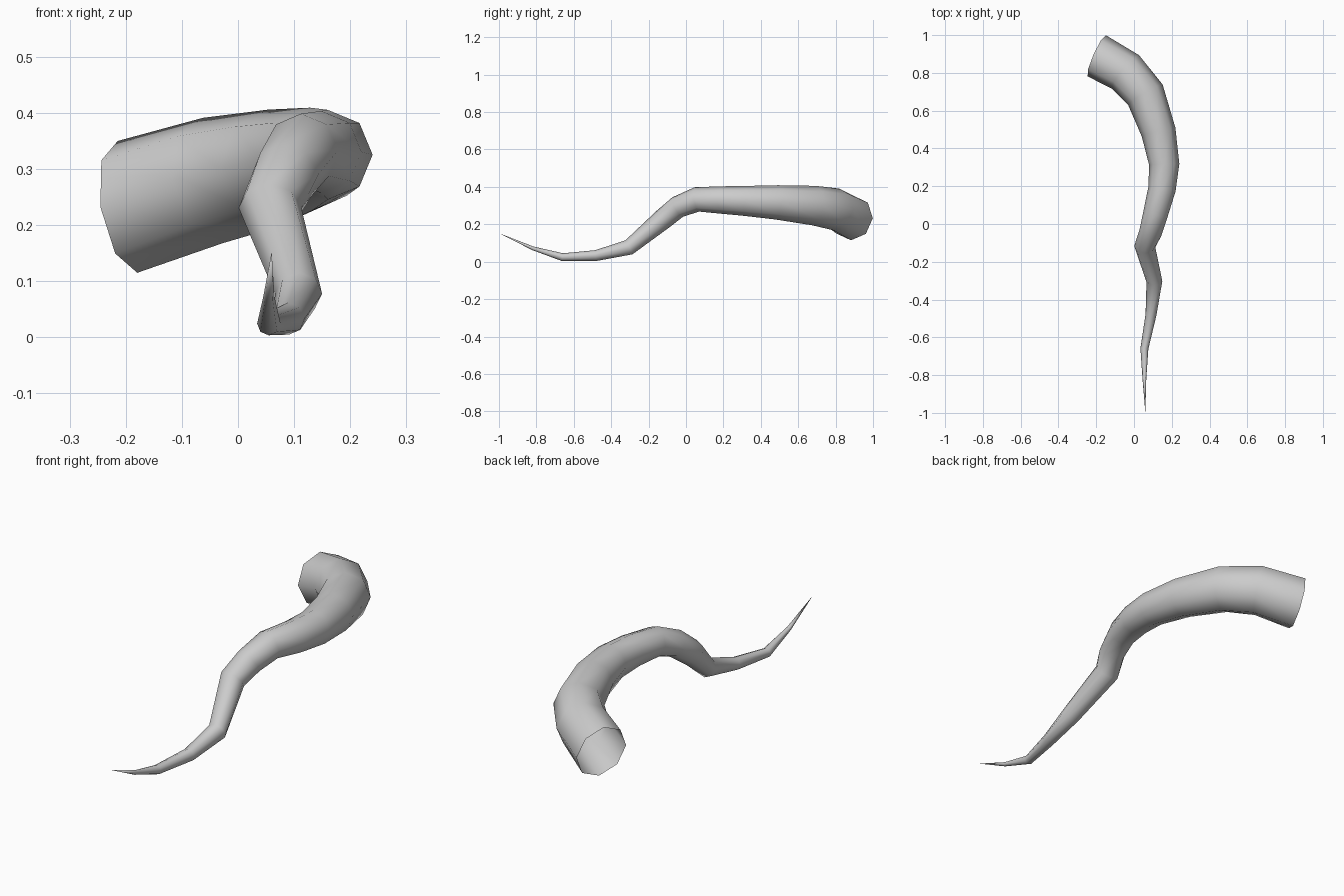
import bpy, bmesh, math
from mathutils import Vector

if "Cube" in bpy.data.objects:
    bpy.data.objects.remove(bpy.data.objects["Cube"])

SIDES = 8
# Spine of the tentacle: x, y, z, radius
spine = [
    (-0.197, 0.890, 0.232, 0.119),
    (-0.045, 0.805, 0.279, 0.114),
    (0.060, 0.685, 0.300, 0.106),
    (0.130, 0.487, 0.317, 0.092),
    (0.160, 0.315, 0.325, 0.080),
    (0.148, 0.185, 0.330, 0.073),
    (0.115, 0.058, 0.333, 0.066),
    (0.087, -0.045, 0.292, 0.060),
    (0.057, -0.120, 0.230, 0.056),
    (0.108, -0.305, 0.077, 0.042),
    (0.090, -0.480, 0.033, 0.029),
    (0.055, -0.660, 0.024, 0.021),
    (0.055, -0.820, 0.072, 0.010),
]
tip_point = Vector((0.06, -0.998, 0.152))
points = [Vector(p[:3]) for p in spine] + [tip_point]

# Rings perpendicular to the averaged direction of the spine
bm = bmesh.new()
rings = []
for i, (x, y, z, r) in enumerate(spine):
    if i == 0:
        n = Vector((0.90, -0.40, 0.16)).normalized()
    else:
        n = ((points[i] - points[i - 1]).normalized()
             + (points[i + 1] - points[i]).normalized()).normalized()
    side = n.cross(Vector((0, 0, 1))).normalized()
    up = side.cross(n)
    ring = []
    for k in range(SIDES):
        a = 2 * math.pi * k / SIDES
        ring.append(bm.verts.new(points[i] + r * (math.sin(a) * side + math.cos(a) * up)))
    rings.append(ring)

# Skin between rings; the thick end stays open
for a, b in zip(rings, rings[1:]):
    for k in range(SIDES):
        j = (k + 1) % SIDES
        bm.faces.new((a[k], a[j], b[j], b[k]))

# Pointed tip
tip = bm.verts.new(tip_point)
for k in range(SIDES):
    bm.faces.new((rings[-1][k], rings[-1][(k + 1) % SIDES], tip))

# Make the normals point outwards
bm.normal_update()
f = bm.faces[:][0]
if f.normal.dot(f.calc_center_median() - (points[0] + points[1]) / 2) < 0:
    bmesh.ops.reverse_faces(bm, faces=bm.faces[:])
for f in bm.faces:
    f.smooth = True

mesh = bpy.data.meshes.new("tentacle")
bm.to_mesh(mesh)
bm.free()
bpy.context.collection.objects.link(bpy.data.objects.new("tentacle", mesh))
